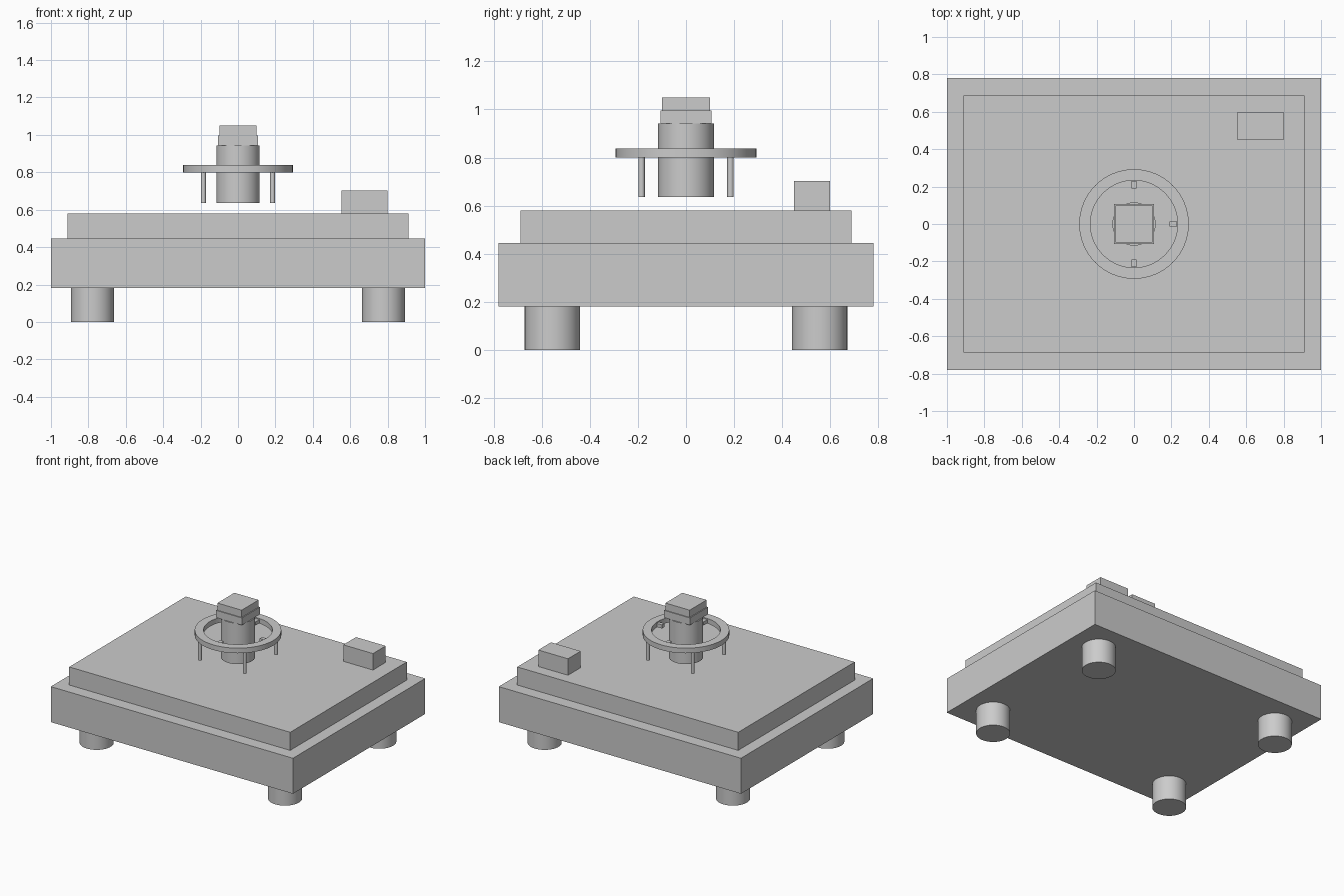
import bpy
import bmesh
from math import radians

cube = bpy.data.objects.get("Cube")
if cube:
    bpy.data.objects.remove(cube, do_unlink=True)

grey = bpy.data.materials.new("plain_grey")
grey.use_nodes = True
grey.diffuse_color = (0.6, 0.6, 0.6, 1)
grey.node_tree.nodes["Principled BSDF"].inputs["Base Color"].default_value = (0.6, 0.6, 0.6, 1)


def finish(name, bm, smooth=False):
    bmesh.ops.recalc_face_normals(bm, faces=bm.faces)
    mesh = bpy.data.meshes.new(name)
    bm.to_mesh(mesh)
    bm.free()
    mesh.materials.append(grey)
    obj = bpy.data.objects.new(name, mesh)
    bpy.context.collection.objects.link(obj)
    if smooth:
        bpy.ops.object.select_all(action="DESELECT")
        obj.select_set(True)
        bpy.context.view_layer.objects.active = obj
        bpy.ops.object.shade_smooth_by_angle(angle=radians(30))
    return obj


def box(name, x, y, width, depth, bottom, top):
    bm = bmesh.new()
    bmesh.ops.create_cube(bm, size=1)
    bmesh.ops.scale(bm, vec=(width, depth, top - bottom), verts=bm.verts)
    bmesh.ops.translate(bm, vec=(x, y, (bottom + top) / 2), verts=bm.verts)
    return finish(name, bm)


def cylinder(name, x, y, radius, bottom, top, sides=48):
    bm = bmesh.new()
    bmesh.ops.create_cone(bm, cap_ends=True, segments=sides, radius1=radius,
                          radius2=radius, depth=top - bottom)
    bmesh.ops.translate(bm, vec=(x, y, (bottom + top) / 2), verts=bm.verts)
    return finish(name, bm, smooth=True)


def ring(name, inner, outer, bottom, top, sides=64):
    bm = bmesh.new()
    corners = [(inner, bottom), (outer, bottom), (outer, top), (inner, top)]
    verts = [bm.verts.new((r, 0, z)) for r, z in corners]
    edges = [bm.edges.new((verts[i - 1], verts[i])) for i in range(4)]
    bmesh.ops.spin(bm, geom=verts + edges, cent=(0, 0, 0), axis=(0, 0, 1),
                   angle=radians(360), steps=sides)
    bmesh.ops.remove_doubles(bm, verts=bm.verts, dist=0.0001)
    return finish(name, bm, smooth=True)


# Stepped base
box("base", 0, 0, 2, 1.56, 0.18, 0.445)
box("upper_deck", 0, 0, 1.825, 1.375, 0.445, 0.58)
box("rear_block", 0.677, 0.525, 0.245, 0.15, 0.58, 0.703)

# Feet and ring posts, one at each corner
for sx, side in ((-1, "right"), (1, "left")):
    for sy, end in ((-1, "front"), (1, "back")):
        cylinder(f"{end}_{side}_foot", sx * 0.778, sy * 0.556, 0.115, 0, 0.18)
        cylinder(f"{end}_{side}_post", sx * 0.185, sy * 0.185, 0.0135, 0.636, 0.80, 16)

# Floating column with square head
cylinder("column", 0, 0, 0.116, 0.636, 0.942)
box("head_lower", 0, 0, 0.213, 0.213, 0.942, 0.996)
box("head_upper", 0, 0, 0.2, 0.2, 0.996, 1.05)

# Ring and its inner tabs
ring("ring", 0.233, 0.293, 0.80, 0.838)
box("left_tab", 0.21, 0, 0.042, 0.028, 0.803, 0.83)
box("front_tab", 0, -0.21, 0.028, 0.042, 0.803, 0.83)
box("back_tab", 0, 0.21, 0.028, 0.042, 0.803, 0.83)
